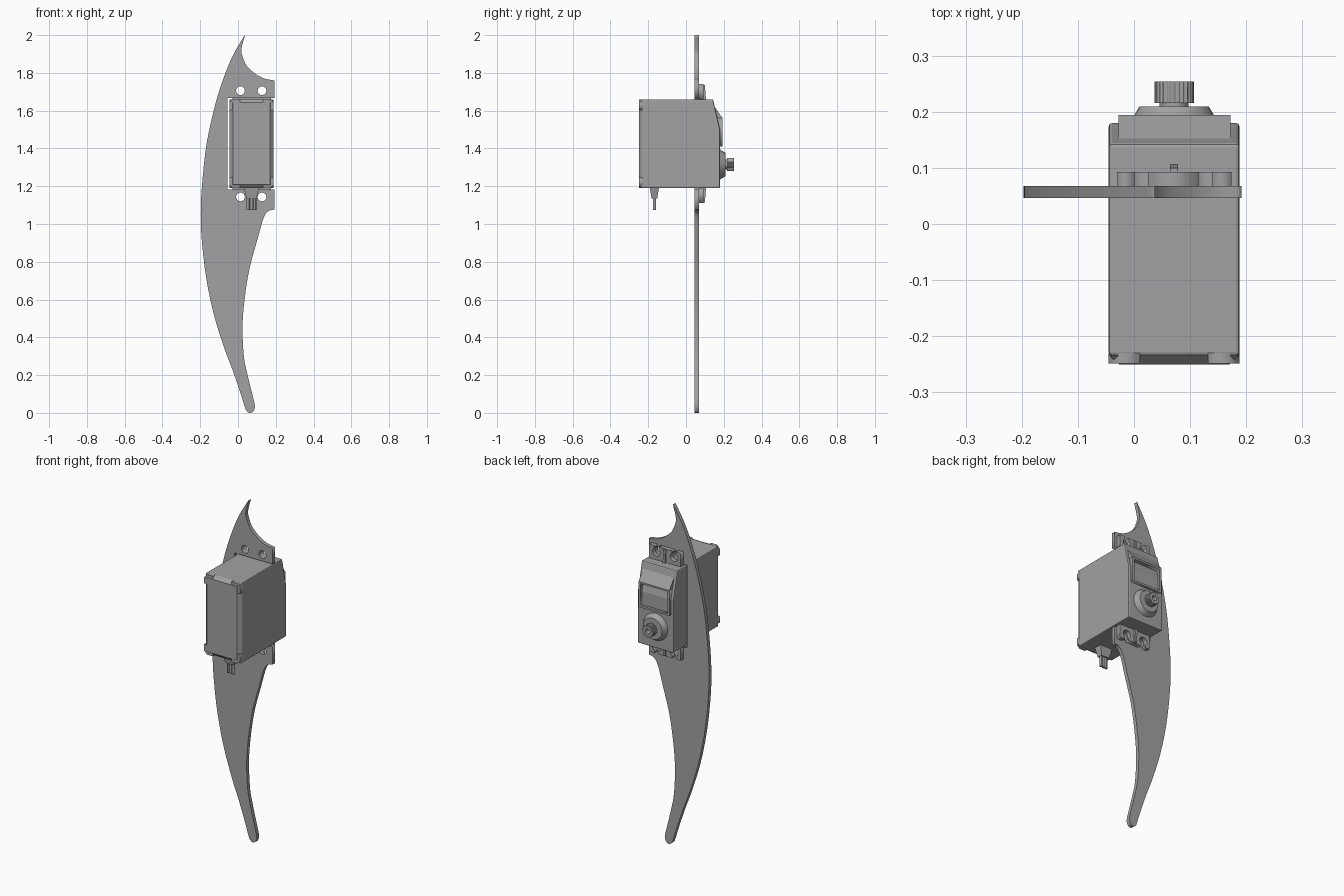
import bpy, bmesh, math
from mathutils import Vector, Matrix

old = bpy.data.objects.get("Cube")
if old:
    bpy.data.objects.remove(old, do_unlink=True)

GREY = (0.36, 0.36, 0.36, 1)
mat = bpy.data.materials.new("plain grey")
mat.use_nodes = True
mat.diffuse_color = GREY
mat.node_tree.nodes["Principled BSDF"].inputs["Base Color"].default_value = GREY

CX, CZ = 0.0715, 1.425       # centre of the motor case
X0, X1 = -0.045, 0.188       # case sides
Z0, Z1 = 1.19, 1.66          # case bottom and top


def add(name, data):
    ob = bpy.data.objects.new(name, data)
    bpy.context.collection.objects.link(ob)
    data.materials.append(mat)
    return ob


def sheet(name, loops, y0, y1):
    """Flat x-z outline, with inner loops as holes, thickened along y."""
    cu = bpy.data.curves.new(name, 'CURVE')
    cu.dimensions, cu.fill_mode, cu.extrude = '2D', 'BOTH', (y1 - y0) / 2
    for loop in loops:
        sp = cu.splines.new('POLY')
        sp.points.add(len(loop) - 1)
        for p, (x, z) in zip(sp.points, loop):
            p.co = (x, z, 0, 1)
        sp.use_cyclic_u = True
    tmp = bpy.data.objects.new(name + "_outline", cu)
    bpy.context.collection.objects.link(tmp)
    bpy.context.view_layer.update()
    me = bpy.data.meshes.new_from_object(
        tmp.evaluated_get(bpy.context.evaluated_depsgraph_get()))
    bpy.data.objects.remove(tmp, do_unlink=True)
    me.transform(Matrix.Translation((0, (y0 + y1) / 2, 0)) @ Matrix.Rotation(math.pi / 2, 4, 'X'))
    me.materials.clear()
    return add(name, me)


def prism(name, yz, x0, x1, bevel=0):
    """Side profile in y-z extruded along x."""
    bm = bmesh.new()
    face = bm.faces.new([bm.verts.new((x0, y, z)) for y, z in yz])
    new = bmesh.ops.extrude_face_region(bm, geom=[face])["geom"]
    bmesh.ops.translate(bm, vec=(x1 - x0, 0, 0),
                        verts=[v for v in new if isinstance(v, bmesh.types.BMVert)])
    bmesh.ops.recalc_face_normals(bm, faces=bm.faces)
    me = bpy.data.meshes.new(name)
    bm.to_mesh(me)
    bm.free()
    ob = add(name, me)
    if bevel:
        m = ob.modifiers.new("soft_edges", 'BEVEL')
        m.width, m.segments = bevel, 2
    return ob


def taper(name, centre, bottom, top, depth, sides, turn):
    """Cone frustum; its axis is turned about x."""
    bm = bmesh.new()
    bmesh.ops.create_cone(bm, cap_ends=True, segments=sides, radius1=bottom, radius2=top,
                          depth=depth, matrix=Matrix.Translation(centre) @ Matrix.Rotation(turn, 4, 'X'))
    me = bpy.data.meshes.new(name)
    bm.to_mesh(me)
    bm.free()
    return add(name, me)


def loft(name, low, high):
    """Four-sided block between two rectangles of corner points."""
    bm = bmesh.new()
    a, b = ([bm.verts.new(p) for p in ring] for ring in (low, high))
    bm.faces.new(a)
    bm.faces.new(b)
    for i in range(4):
        j = (i + 1) % 4
        bm.faces.new((a[i], a[j], b[j], b[i]))
    bmesh.ops.recalc_face_normals(bm, faces=bm.faces)
    me = bpy.data.meshes.new(name)
    bm.to_mesh(me)
    bm.free()
    return add(name, me)


def circle(x, z, r, n=24):
    return [(x + r * math.cos(math.tau * i / n), z + r * math.sin(math.tau * i / n)) for i in range(n)]


def rect(x0, x1, z0, z1):
    return [(x0, z0), (x1, z0), (x1, z1), (x0, z1)]


def smooth(pts, steps=5):
    """Open curve through the given points."""
    p = [Vector(q) for q in pts]
    p = [2 * p[0] - p[1]] + p + [2 * p[-1] - p[-2]]
    out = []
    for a, b, c, d in zip(p, p[1:], p[2:], p[3:]):
        for i in range(steps):
            t = i / steps
            out.append(tuple(b + (c - a) * t / 2 + (2 * a - 5 * b + 4 * c - d) * t * t / 2
                             + (3 * b - a - 3 * c + d) * t ** 3 / 2))
    return out + [tuple(p[-2])]


# Curved arm plate with a slot for the motor and four screw holes
hook = smooth([(.037, 2), (.02, 1.935), (.02, 1.9), (.045, 1.84), (.093, 1.795), (.14, 1.77), (.192, 1.76)])
slot = [(.192, 1.667), (-.055, 1.667), (-.055, 1.183), (.192, 1.183)]
inner = smooth([(.192, 1.077), (.16, 1.067), (.135, 1.03), (.103, .918), (.06, .76), (.035, .6),
                (.024, .46), (.03, .31), (.046, .22), (.088, .05)])
foot = smooth([(.09, .028), (.08, .006), (.06, 0), (.043, .012)])
outer = smooth([(.038, .025), (.008, .12), (-.03, .23), (-.07, .336), (-.125, .51), (-.167, .706),
                (-.192, .918), (-.197, 1.077), (-.188, 1.235), (-.167, 1.42), (-.13, 1.595),
                (-.087, 1.743), (-.03, 1.886), (.034, 1.998)])
holes = [circle(x, z, .023) for x in (.013, .127) for z in (1.143, 1.706)]
sheet("arm_plate", [hook + slot + inner + foot + outer] + holes, .046, .068)

# Motor case with a sloped upper back
prism("motor_case", [(-.235, Z0), (.18, Z0), (.18, 1.5), (.143, Z1), (-.235, Z1)], X0, X1, .006)

# Front cover: chamfered panel and four corner posts
m = .018
loft("front_cover",
     [(x, -.234, z) for x, z in rect(X0, X1, Z0, Z1)],
     [(x, -.25, z) for x, z in rect(X0 + m, X1 - m, Z0 + m, Z1 - m)])
for sx, side in ((-1, "right"), (1, "left")):
    for sz, level in ((-1, "lower"), (1, "upper")):
        x, z, s = CX + sx * .1165, CZ + sz * .235, .056
        sheet(f"{level}_{side}_post",
              [[(x - sx * m, z), (x - sx * s, z), (x - sx * s, z - sz * s * .7),
                (x - sx * s * .7, z - sz * s), (x, z - sz * s), (x, z - sz * m)]], -.249, -.23)

# Mounting tabs with keyhole slots and a small middle rib
for s, level in ((1, "upper"), (-1, "lower")):
    end = .315
    tab = [(-.03, .23), (-.03, end)]
    for hx in (.013, .127):
        tab.append((hx - .012, end))
        for i in range(15):
            a = math.radians(120 + i * 300 / 14)
            tab.append((hx + .025 * math.cos(a), .281 + .025 * math.sin(a)))
        tab.append((hx + .012, end))
    tab += [(.174, end), (.174, .23)]
    sheet(level + "_tab", [[(x, CZ + s * z) for x, z in tab]], .068, .093)
    prism(level + "_tab_rib", [(.09, CZ + s * .23), (.106, CZ + s * .23),
                               (.1, CZ + s * .31), (.09, CZ + s * .31)], .064, .078)

# Raised window frame on the back with a sloped hood
sheet("back_frame", [rect(-.028, .172, 1.41, 1.56), rect(-.016, .16, 1.422, 1.55)], .15, .194)
prism("back_hood", [(.14, 1.56), (.194, 1.56), (.152, 1.62), (.14, 1.62)], -.028, .172)

# Output shaft: flange, neck and toothed spline
SZ = 1.315
taper("shaft_flange", (CX, .194, SZ), .08, .062, .03, 32, -math.pi / 2)
taper("shaft_neck", (CX, .213, SZ), .026, .026, .012, 24, -math.pi / 2)
teeth = []
for i in range(96):
    a, r = math.tau * i / 96, .035 if i % 4 < 2 else .031
    teeth.append((CX + r * math.cos(a), SZ + r * math.sin(a)))
sheet("shaft_spline", [teeth, circle(CX, SZ, .015)], .216, .254)

# Cable outlet under the case with three wires
loft("cable_outlet",
     [(x, y, 1.195) for x, y in rect(.03, .113, -.192, -.143)],
     [(x, y, 1.135) for x, y in rect(.045, .098, -.182, -.152)])
for i in (-1, 0, 1):
    taper(f"cable_wire_{i + 2}", (CX + i * .017, -.167, 1.108), .0085, .0085, .066, 12, 0)

# Smooth only the round parts
for ob in bpy.context.scene.objects:
    if ob.name.startswith(("shaft_flange", "shaft_neck", "cable_wire")):
        bpy.ops.object.select_all(action='DESELECT')
        ob.select_set(True)
        bpy.context.view_layer.objects.active = ob
        bpy.ops.object.shade_smooth_by_angle()
